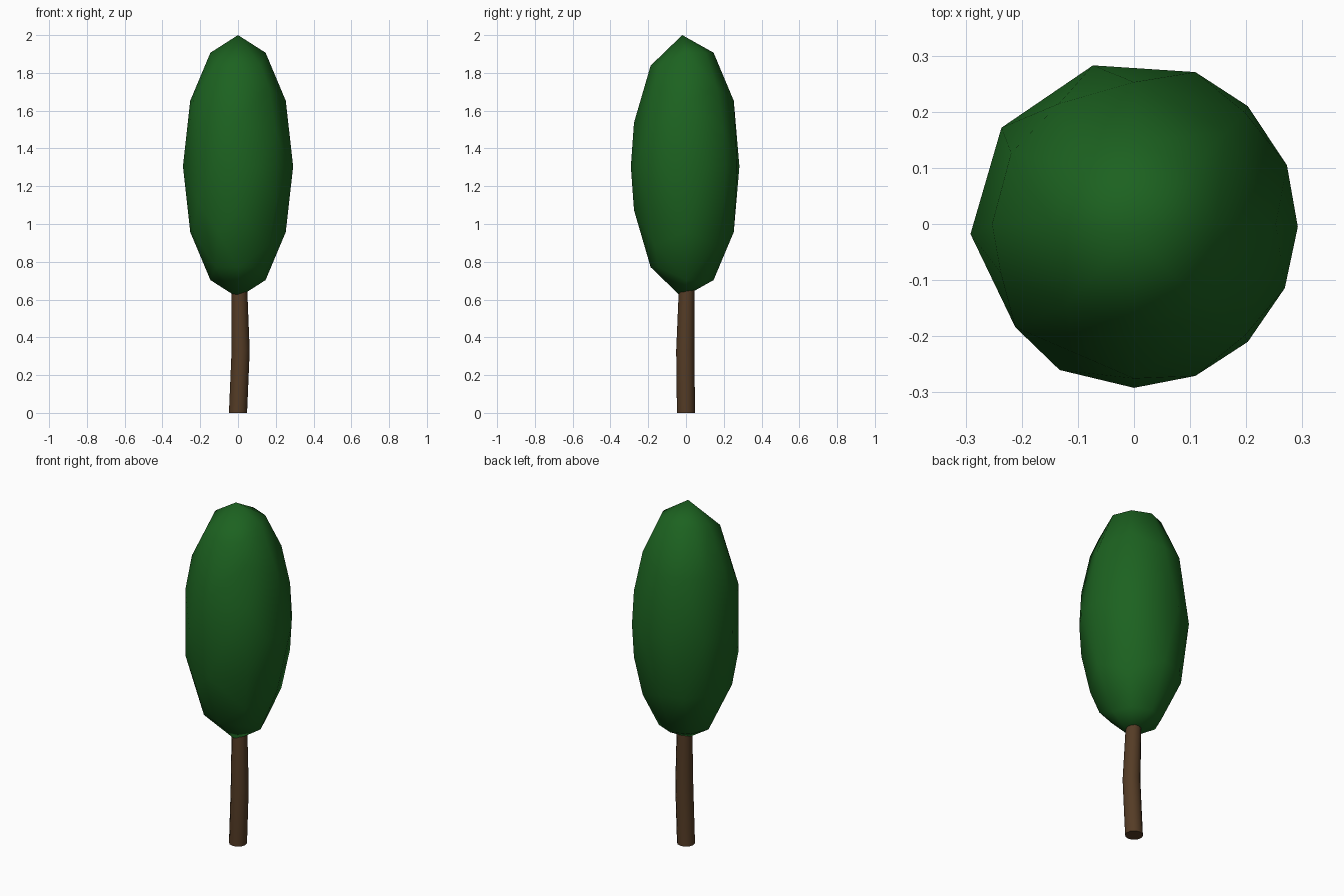
import bpy, bmesh
from math import sin, cos, radians, tau, sqrt
from mathutils import Vector

if "Cube" in bpy.data.objects:
    bpy.data.objects.remove(bpy.data.objects["Cube"])


def finish(name, bm, colour, angle):
    bmesh.ops.recalc_face_normals(bm, faces=bm.faces)
    mesh = bpy.data.meshes.new(name)
    bm.to_mesh(mesh)
    bm.free()
    obj = bpy.data.objects.new(name, mesh)
    bpy.context.collection.objects.link(obj)
    mat = bpy.data.materials.new(name + "_colour")
    mat.diffuse_color = (*colour, 1)
    mat.use_nodes = True
    mat.node_tree.nodes["Principled BSDF"].inputs["Base Color"].default_value = mat.diffuse_color
    mesh.materials.append(mat)
    bpy.ops.object.select_all(action='DESELECT')
    obj.select_set(True)
    bpy.context.view_layer.objects.active = obj
    bpy.ops.object.shade_smooth_by_angle(angle=radians(angle))
    return obj


# Crown: irregular coarse ellipsoid, hull of points on rings (height fraction: azimuths)
RX, RZ, MID = 0.292, 0.695, 1.305
rings = {
    0.0: [-1, -23, -46, -68, -90, -117, -176.5, 144, 104.5, 68, 46, 21],
    0.28: [-139, 45, -45],
    0.333: [-90],
    0.5: [0, 90, 122, 150, 180, -160, -115],
    0.6: [45, -45],
    0.768: [-90, -50, -130],
    0.866: [0, 45, 90, 135, 180],
}
bm = bmesh.new()
for h, azimuths in rings.items():
    r = RX * sqrt(1 - h * h)
    for a in azimuths:
        for s in ((1, -1) if h else (1,)):
            bm.verts.new((r * cos(radians(a)), r * sin(radians(a)), MID + s * h * RZ))
for s in (1, -1):
    bm.verts.new((0, -0.02, MID + s * RZ))
bmesh.ops.convex_hull(bm, input=bm.verts)
finish("crown", bm, (0.0116, 0.122, 0.0144), 80)

# Trunk: slightly bent tapered cylinder
SIDES = 12
path = [((0, 0, 0), 0.048), ((0.014, -0.004, 0.33), 0.048), ((0.006, 0.005, 0.70), 0.041)]
bm = bmesh.new()
loops = [[bm.verts.new(Vector(c) + Vector((r * cos(tau * i / SIDES), r * sin(tau * i / SIDES), 0)))
          for i in range(SIDES)] for c, r in path]
for lo, hi in zip(loops, loops[1:]):
    for i in range(SIDES):
        j = (i + 1) % SIDES
        bm.faces.new((lo[i], lo[j], hi[j], hi[i]))
bm.faces.new(loops[0][::-1])
bm.faces.new(loops[-1])
finish("trunk", bm, (0.09, 0.045, 0.019), 40)
